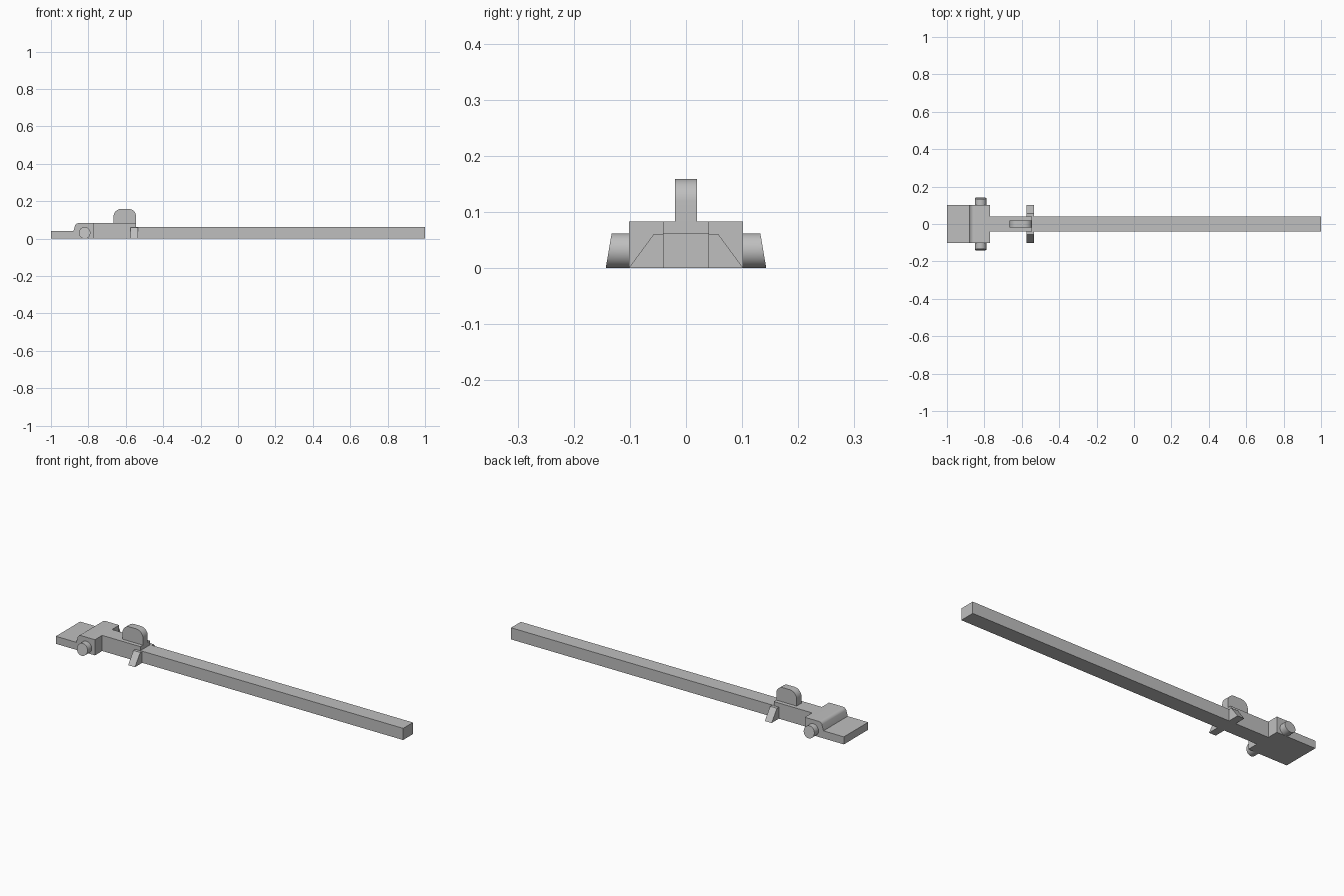
import bpy, bmesh, math
from mathutils import Vector

cube = bpy.data.objects.get("Cube")
if cube:
    bpy.data.objects.remove(cube, do_unlink=True)

grey = bpy.data.materials.new("plain grey")
grey.use_nodes = True
colour = (0.52, 0.52, 0.52, 1)
grey.diffuse_color = colour
grey.node_tree.nodes["Principled BSDF"].inputs["Base Color"].default_value = colour


def prism(name, profile, start, depth, smooth=False):
    """Extrude a closed outline of 3D points along depth."""
    bm = bmesh.new()
    face = bm.faces.new([bm.verts.new(Vector(p) + Vector(start)) for p in profile])
    result = bmesh.ops.extrude_face_region(bm, geom=[face])
    moved = [g for g in result["geom"] if isinstance(g, bmesh.types.BMVert)]
    bmesh.ops.translate(bm, verts=moved, vec=depth)
    bmesh.ops.recalc_face_normals(bm, faces=bm.faces)
    mesh = bpy.data.meshes.new(name)
    bm.to_mesh(mesh)
    bm.free()
    mesh.materials.append(grey)
    obj = bpy.data.objects.new(name, mesh)
    bpy.context.collection.objects.link(obj)
    if smooth:
        bpy.ops.object.select_all(action="DESELECT")
        obj.select_set(True)
        bpy.context.view_layer.objects.active = obj
        bpy.ops.object.shade_smooth_by_angle(angle=math.radians(35))
    return obj


def side_profile(name, points, half_width, smooth=False):
    """Extrude an x-z outline symmetrically across y."""
    return prism(name, [(x, 0, z) for x, z in points],
                 (0, -half_width, 0), (0, 2 * half_width, 0), smooth)


def arc(cx, cz, r, start, end, steps):
    angles = [math.radians(start + (end - start) * i / steps) for i in range(steps + 1)]
    return [(cx + r * math.cos(a), cz + r * math.sin(a)) for a in angles]


# Wide head with a thin tongue and rounded shoulder
shoulder = [(-0.88, 0.04)] + arc(-0.852, 0.062, 0.021, 155, 90, 6)
side_profile("head", [(-1, 0), (-1, 0.04)] + shoulder
             + [(-0.77, 0.083), (-0.77, 0)], 0.102, True)

# Long arm with its raised neck
side_profile("arm", [(-0.77, 0), (-0.77, 0.083), (-0.545, 0.083),
                     (-0.545, 0.062), (1, 0.062), (1, 0)], 0.041)

# Upright thumb fin with rounded top corners
side_profile("fin", [(-0.545, 0.08)] + arc(-0.585, 0.119, 0.04, 0, 90, 8)
             + arc(-0.625, 0.119, 0.04, 90, 180, 8) + [(-0.665, 0.08)], 0.02, True)

for side, label in ((1, "left"), (-1, "right")):
    # Sloping wings beside the arm
    wing = [(0, side * y, z) for y, z in
            ((0.04, 0), (0.04, 0.061), (0.057, 0.061), (0.102, 0))]
    prism(label + "_wing", wing, (-0.575, 0, 0), (0.04, 0, 0))

    # Side pins whose outer ends lean outwards at the bottom
    pin = prism(label + "_pin", [(x, 0, z) for x, z in arc(-0.82, 0.031, 0.031, 0, 348.75, 31)],
                (0, side * 0.1, 0), (0, side * 0.043, 0))
    for v in pin.data.vertices:
        if abs(v.co.y) > 0.12:
            v.co.y -= side * v.co.z * 0.17
    bpy.ops.object.select_all(action="DESELECT")
    pin.select_set(True)
    bpy.context.view_layer.objects.active = pin
    bpy.ops.object.shade_smooth_by_angle(angle=math.radians(35))
